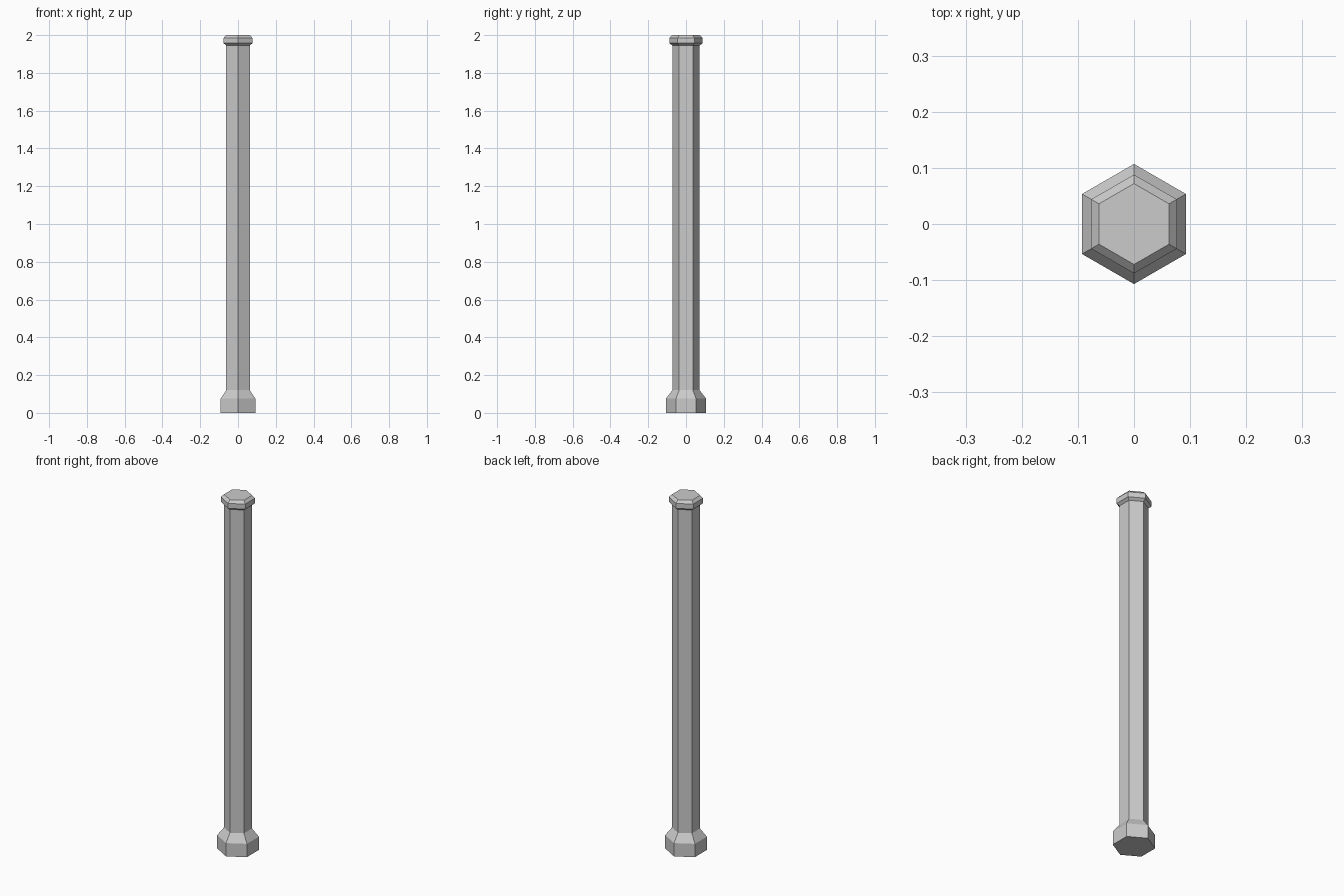
import bpy
import bmesh
from math import cos, sin, pi

default = bpy.data.objects.get("Cube")
if default:
    bpy.data.objects.remove(default, do_unlink=True)

SIDES = 6
SHAFT, BASE, CAP = 0.072, 0.107, 0.088

# Plain grey stone
grey = bpy.data.materials.new("grey")
grey.use_nodes = True
colour = (0.6, 0.6, 0.6, 1)
grey.diffuse_color = colour
grey.node_tree.nodes["Principled BSDF"].inputs["Base Color"].default_value = colour


def hex_column(name, profile):
    """Sweep a (radius, height) profile round six sides, corners facing front and back."""
    bm = bmesh.new()
    rings = []
    for radius, z in profile:
        angles = [pi / 2 + 2 * pi * i / SIDES for i in range(SIDES)]
        rings.append([bm.verts.new((radius * cos(a), radius * sin(a), z)) for a in angles])
    for low, high in zip(rings, rings[1:]):
        for i in range(SIDES):
            j = (i + 1) % SIDES
            bm.faces.new((low[i], low[j], high[j], high[i]))
    bm.faces.new(rings[0][::-1])
    bm.faces.new(rings[-1])
    mesh = bpy.data.meshes.new(name)
    bm.to_mesh(mesh)
    bm.free()
    mesh.materials.append(grey)
    obj = bpy.data.objects.new(name, mesh)
    bpy.context.collection.objects.link(obj)
    return obj


# Foot with a sloped shoulder, plain shaft, and bevelled cap
hex_column("base", [(BASE, 0), (BASE, 0.075), (SHAFT, 0.12)])
hex_column("shaft", [(SHAFT, 0.12), (SHAFT, 1.945)])
hex_column("cap", [(SHAFT, 1.945), (CAP, 1.957), (CAP, 1.985), (SHAFT, 2)])
